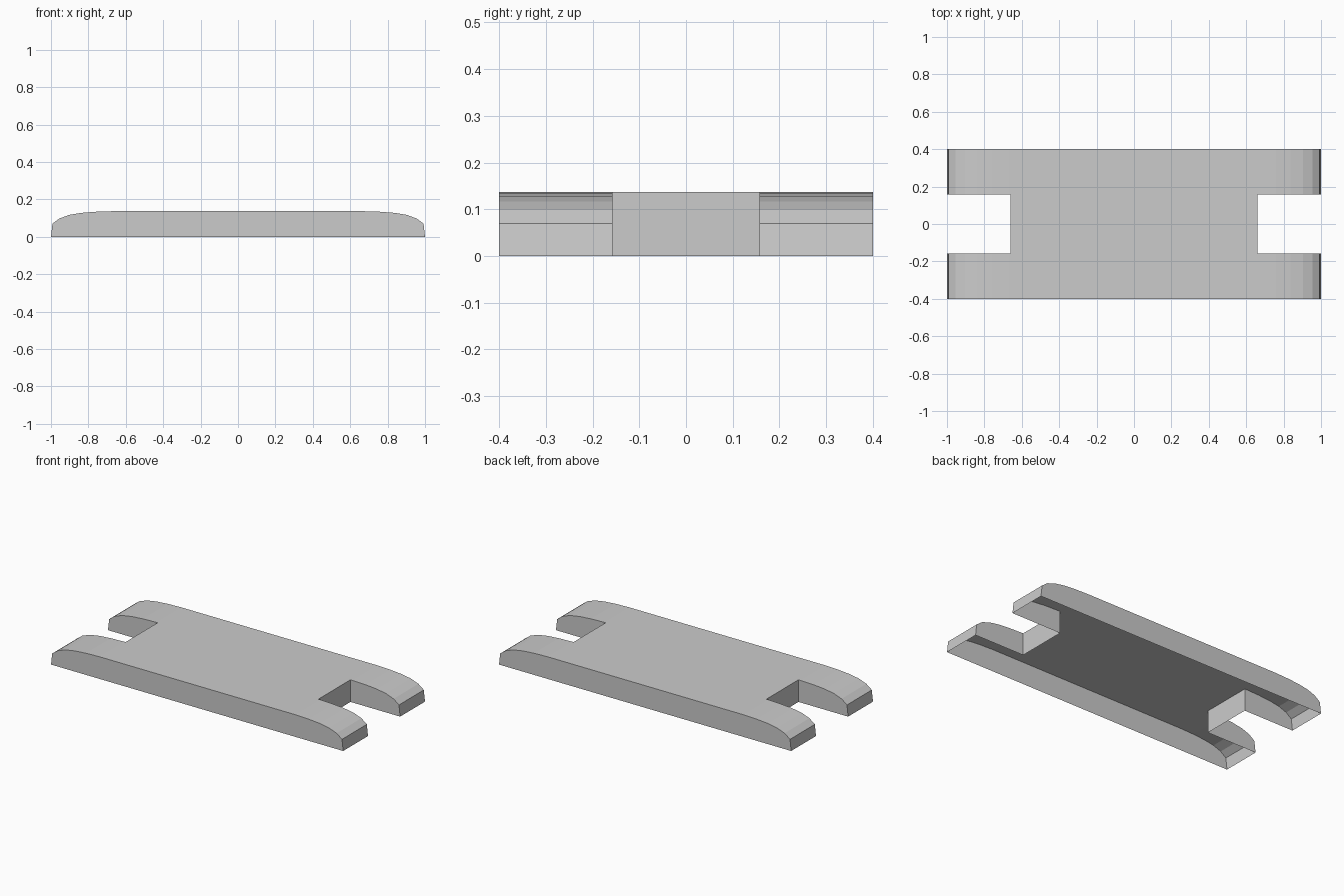
import bpy, bmesh

default = bpy.data.objects.get("Cube")
if default:
    bpy.data.objects.remove(default, do_unlink=True)

HALF_DEPTH = 0.4
SLOT_HALF = 0.157
SLOT_X = 0.66
HEIGHT = 0.137

grey = bpy.data.materials.new("plain grey")
grey.use_nodes = True
colour = (0.6, 0.6, 0.6, 1)
grey.diffuse_color = colour
grey.node_tree.nodes["Principled BSDF"].inputs["Base Color"].default_value = colour


def add_object(name, bm):
    bmesh.ops.recalc_face_normals(bm, faces=bm.faces)
    mesh = bpy.data.meshes.new(name)
    bm.to_mesh(mesh)
    bm.free()
    mesh.materials.append(grey)
    obj = bpy.data.objects.new(name, mesh)
    bpy.context.collection.objects.link(obj)
    return obj


# Plate: rounded-end side profile swept from front to back
end_curve = [(1, 0), (0.992, 0.07), (0.955, 0.098), (0.903, 0.117),
             (0.837, 0.128), (0.76, 0.134), (0.67, HEIGHT)]
profile = end_curve + [(-x, z) for x, z in reversed(end_curve)]
bm = bmesh.new()
face = bm.faces.new([bm.verts.new((x, -HALF_DEPTH, z)) for x, z in profile])
swept = bmesh.ops.extrude_face_region(bm, geom=[face])
moved = [v for v in swept["geom"] if isinstance(v, bmesh.types.BMVert)]
bmesh.ops.translate(bm, verts=moved, vec=(0, 2 * HALF_DEPTH, 0))
plate = add_object("slotted_plate", bm)

# Square slots cut into both ends
cutters = []
for side, name in ((1, "left_slot_cutter"), (-1, "right_slot_cutter")):
    bm = bmesh.new()
    bmesh.ops.create_cube(bm, size=1)
    bmesh.ops.scale(bm, verts=bm.verts, vec=(1, 2 * SLOT_HALF, 1))
    bmesh.ops.translate(bm, verts=bm.verts, vec=(side * (SLOT_X + 0.5), 0, 0))
    cutter = add_object(name, bm)
    cutter.hide_render = True
    cutters.append(cutter)
    mod = plate.modifiers.new(name, "BOOLEAN")
    mod.operation = "DIFFERENCE"
    mod.solver = "EXACT"
    mod.object = cutter

# Apply the cuts and open the underside, leaving a thin shell
graph = bpy.context.evaluated_depsgraph_get()
cut_mesh = bpy.data.meshes.new_from_object(plate.evaluated_get(graph))
plate.modifiers.clear()
plate.data = cut_mesh
for cutter in cutters:
    bpy.data.objects.remove(cutter, do_unlink=True)
bm = bmesh.new()
bm.from_mesh(cut_mesh)
underside = [f for f in bm.faces if all(v.co.z < 0.001 for v in f.verts)]
bmesh.ops.delete(bm, geom=underside, context="FACES")
bm.to_mesh(cut_mesh)
bm.free()
